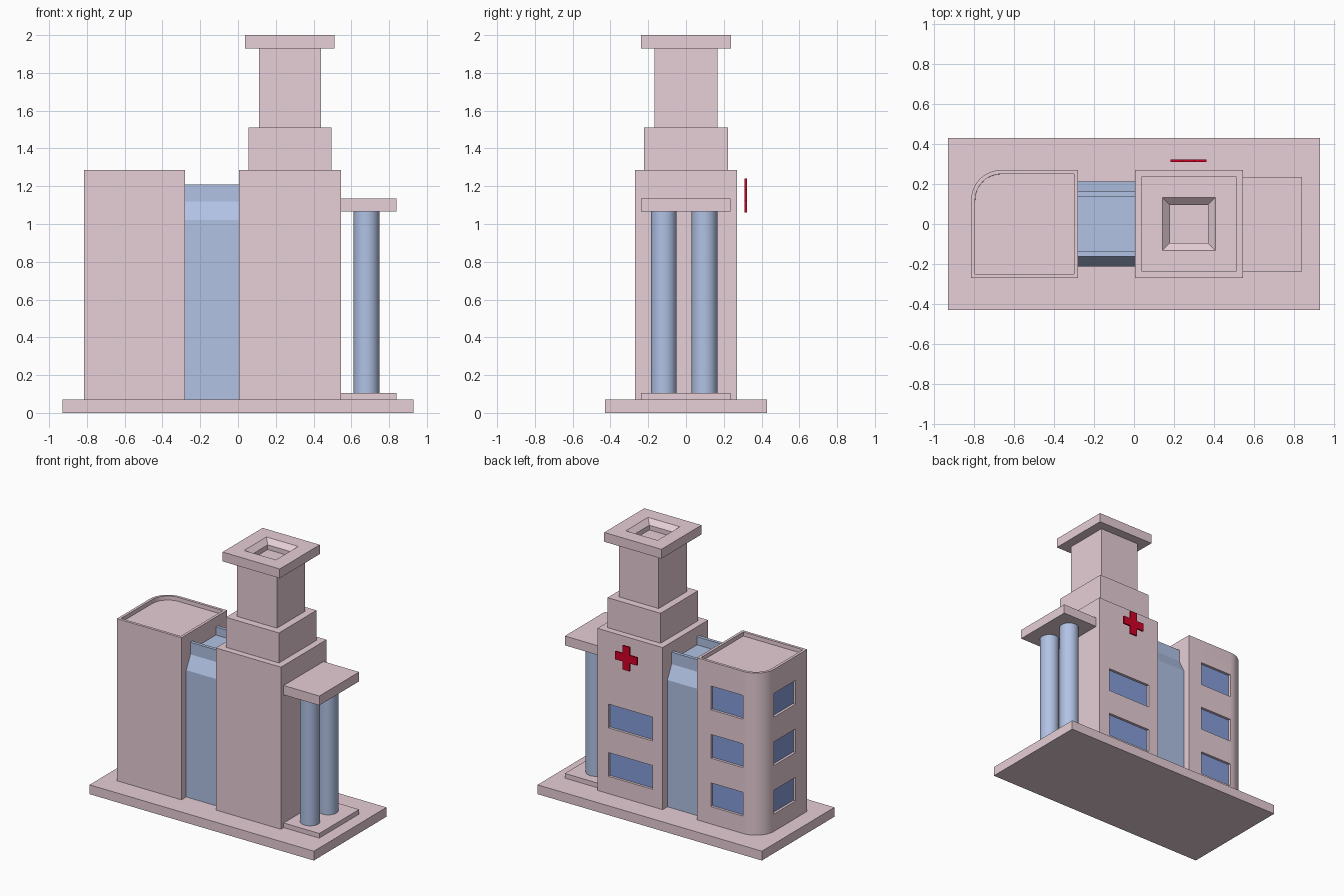
import bpy, bmesh, math
from mathutils import Matrix, Vector

if "Cube" in bpy.data.objects:
    bpy.data.objects.remove(bpy.data.objects["Cube"])


def material(name, rgb):
    m = bpy.data.materials.new(name)
    m.diffuse_color = (*rgb, 1)
    m.use_nodes = True
    m.node_tree.nodes["Principled BSDF"].inputs["Base Color"].default_value = m.diffuse_color
    return m


PINK = material("pink_plaster", (0.80, 0.62, 0.68))
BLUE = material("pale_blue", (0.44, 0.54, 0.78))
GLASS = material("window_blue", (0.24, 0.34, 0.70))
RED = material("cross_red", (0.65, 0.0, 0.02))


def prism(name, pts, lo, hi, mat, axis='Z', sinks=()):
    """Extrude a 2D outline along an axis; sinks = (inset, drop) steps in the top face."""
    place = {'Z': lambda a, b, t: (a, b, t),
             'Y': lambda a, b, t: (a, t, b),
             'X': lambda a, b, t: (t, a, b)}[axis]
    bm = bmesh.new()
    bottom = [bm.verts.new(place(a, b, lo)) for a, b in pts]
    top = [bm.verts.new(place(a, b, hi)) for a, b in pts]
    bm.faces.new(bottom)
    cap = bm.faces.new(top)
    n = len(pts)
    for i in range(n):
        j = (i + 1) % n
        bm.faces.new((bottom[i], bottom[j], top[j], top[i]))
    bmesh.ops.recalc_face_normals(bm, faces=bm.faces)
    for inset, drop in sinks:
        bmesh.ops.inset_region(bm, faces=[cap], thickness=inset, use_even_offset=True)
        bmesh.ops.translate(bm, verts=cap.verts, vec=Vector((0, 0, -drop)))
    me = bpy.data.meshes.new(name)
    bm.to_mesh(me)
    bm.free()
    me.materials.append(mat)
    ob = bpy.data.objects.new(name, me)
    bpy.context.collection.objects.link(ob)
    return ob


def box(name, x0, x1, y0, y1, z0, z1, mat, sinks=()):
    return prism(name, [(x0, y0), (x1, y0), (x1, y1), (x0, y1)], z0, z1, mat, sinks=sinks)


def smooth(ob):
    bpy.ops.object.select_all(action='DESELECT')
    ob.select_set(True)
    bpy.context.view_layer.objects.active = ob
    bpy.ops.object.shade_smooth_by_angle(angle=math.radians(30))


def window(wall, name, x0, x1, y0, y1, z0, z1, pane):
    """Cut a recess into the wall and put a thin pane at its back."""
    cutter = box("window_cutter", x0, x1, y0, y1, z0, z1, wall.data.materials[0])
    mod = wall.modifiers.new("recess", 'BOOLEAN')
    mod.operation, mod.solver, mod.object = 'DIFFERENCE', 'EXACT', cutter
    bpy.context.view_layer.objects.active = wall
    bpy.ops.object.modifier_apply(modifier=mod.name)
    bpy.data.objects.remove(cutter)
    box(name, *pane, z0, z1, GLASS)


# Ground slab
box("base_slab", -0.93, 0.93, -0.43, 0.43, 0, 0.07, PINK)

# Left wing with one rounded corner and a sunken roof
r = 0.15
arc = [(-0.815 + r + r * math.cos(math.radians(a)), 0.27 - r + r * math.sin(math.radians(a)))
       for a in [90 + 7.5 * k for k in range(13)]]
wing = prism("left_wing", [(-0.815, -0.27), (-0.28, -0.27), (-0.28, 0.27)] + arc,
             0.07, 1.285, PINK, sinks=[(0.02, 0), (0.0005, 0.03)])

# Linking block with sloped shoulders and parapets
half = [(0.213, 0.07), (0.213, 1.02), (0.163, 1.12), (0.163, 1.21), (0.138, 1.21), (0.138, 1.15)]
prism("link_block", half + [(-y, z) for y, z in reversed(half)], -0.28, 0.005, BLUE, 'X')

# Stepped tower with a funnel opening in its cap
tower = box("tower_body", 0.005, 0.545, -0.27, 0.27, 0.07, 1.285, PINK)
box("tower_tier", 0.055, 0.495, -0.222, 0.222, 1.285, 1.51, PINK)
box("tower_neck", 0.11, 0.44, -0.167, 0.167, 1.51, 1.93, PINK)
box("tower_cap", 0.038, 0.512, -0.237, 0.237, 1.93, 2.0, PINK,
    sinks=[(0.105, 0), (0.037, 0.035), (0.0005, 0.09)])

# Windows on the back and left walls
for i in range(3):
    z0 = 0.2 + 0.363 * i
    z1 = z0 + 0.178
    window(wing, "wing_back_window", -0.66, -0.395, 0.25, 0.3, z0, z1,
           (-0.66, -0.395, 0.245, 0.251))
    window(wing, "wing_side_window", -0.85, -0.795, -0.135, 0.12, z0, z1,
           (-0.796, -0.79, -0.135, 0.12))
    if i < 2:
        window(tower, "tower_window", 0.09, 0.453, 0.25, 0.3, z0, z1,
               (0.09, 0.453, 0.245, 0.251))
smooth(wing)

# Porch: step, canopy and two columns
box("porch_step", 0.545, 0.84, -0.237, 0.235, 0.07, 0.105, PINK)
box("porch_canopy", 0.545, 0.84, -0.237, 0.235, 1.065, 1.135, PINK)
for y in (-0.117, 0.098):
    ring = [(0.68 + 0.068 * math.cos(2 * math.pi * k / 32),
             y + 0.068 * math.sin(2 * math.pi * k / 32)) for k in range(32)]
    smooth(prism("porch_column", ring, 0.105, 1.065, BLUE))

# Red cross standing off the back wall
a, b = 0.03, 0.09
quarter = [(b, -a), (b, a), (a, a)]
cross = []
for k in range(4):
    rot = Matrix.Rotation(k * math.pi / 2, 2)
    cross += [tuple(rot @ Vector(p) + Vector((0.272, 1.152))) for p in quarter]
prism("red_cross", cross, 0.311, 0.323, RED, 'Y')
